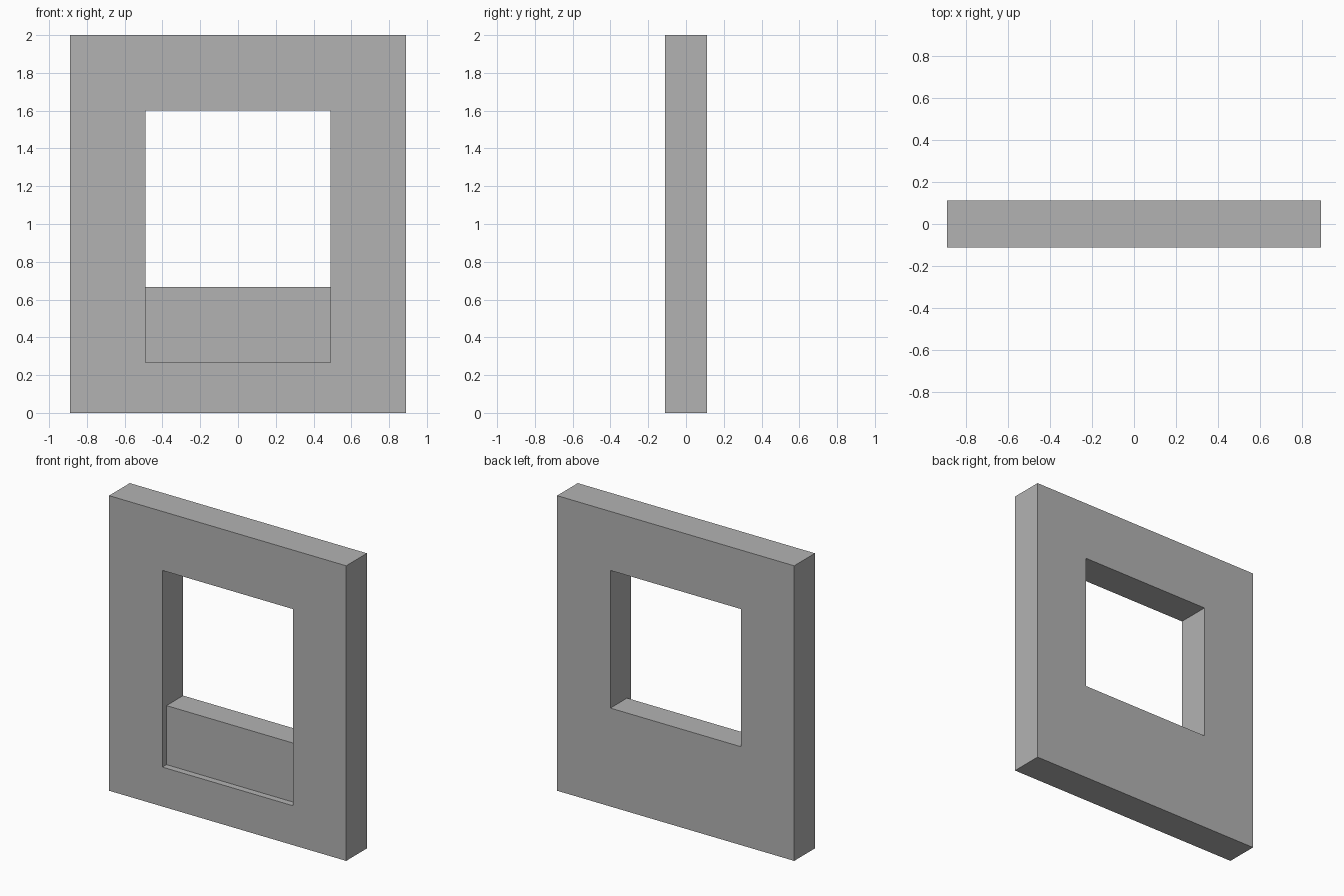
import bpy

default_cube = bpy.data.objects.get("Cube")
if default_cube:
    bpy.data.objects.remove(default_cube, do_unlink=True)

# Colour
grey = bpy.data.materials.new("plain_grey")
grey.use_nodes = True
colour = (0.45, 0.45, 0.45, 1)
grey.diffuse_color = colour
grey.node_tree.nodes["Principled BSDF"].inputs["Base Color"].default_value = colour


def box(name, low, high):
    """Axis-aligned box between two corners."""
    centre = [(a + b) / 2 for a, b in zip(low, high)]
    bpy.ops.mesh.primitive_cube_add(size=1, location=centre)
    obj = bpy.context.object
    obj.name = name
    obj.scale = [b - a for a, b in zip(low, high)]
    bpy.ops.object.transform_apply(location=True, rotation=False, scale=True)
    obj.data.materials.append(grey)
    return obj


def cut(target, cutter):
    """Subtract the cutter from the target and discard it."""
    cutter.hide_render = True
    mod = target.modifiers.new("cut", "BOOLEAN")
    mod.operation = "DIFFERENCE"
    mod.solver = "EXACT"
    mod.object = cutter
    bpy.context.view_layer.objects.active = target
    bpy.ops.object.modifier_apply(modifier=mod.name)
    bpy.data.objects.remove(cutter, do_unlink=True)


half_width, half_depth, height = 0.889, 0.111, 2.0
opening, sill, head = 0.489, 0.667, 1.6
recess_bottom, recess_depth = 0.267, 0.044

# Wall slab
wall = box("wall", (-half_width, -half_depth, 0), (half_width, half_depth, height))

# Window opening right through the wall
cut(wall, box("window_cutter", (-opening, -1, sill), (opening, 1, head)))

# Shallow recess in the front, below the sill
cut(wall, box("recess_cutter", (-opening, -1, recess_bottom),
              (opening, recess_depth - half_depth, sill + 0.2)))
